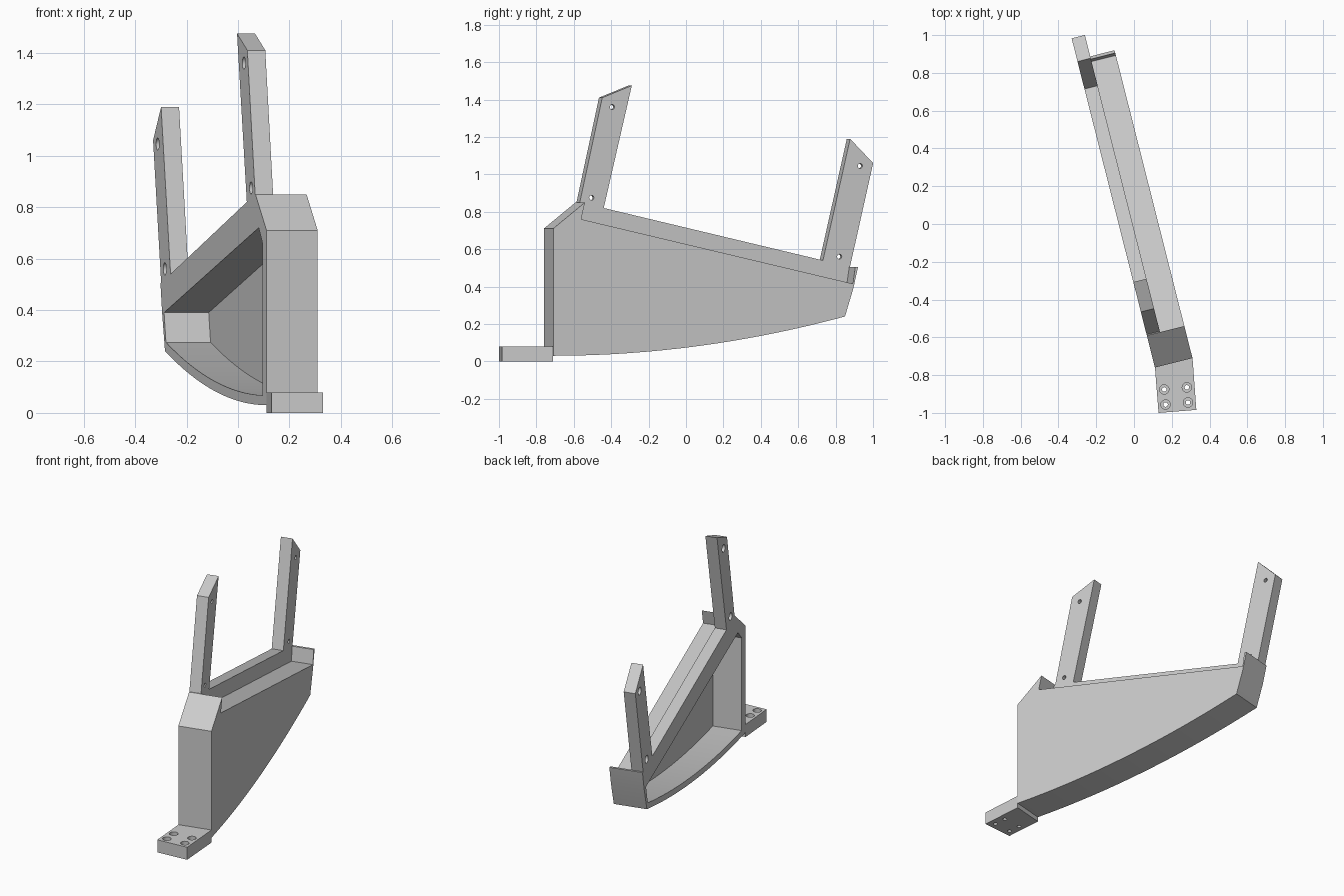
import bpy, bmesh, math
from mathutils import Vector

if "Cube" in bpy.data.objects:
    bpy.data.objects.remove(bpy.data.objects["Cube"])

COLOUR = (0.6, 0.6, 0.6, 1)
grey = bpy.data.materials.new("plain grey")
grey.use_nodes = True
grey.diffuse_color = COLOUR
grey.node_tree.nodes["Principled BSDF"].inputs["Base Color"].default_value = COLOUR

ANGLE = math.radians(14.2)
ALONG = Vector((-math.sin(ANGLE), math.cos(ANGLE), 0))   # length of the bracket
ACROSS = Vector((math.cos(ANGLE), math.sin(ANGLE), 0))   # thickness of the bracket
UP = Vector((0, 0, 1))
INNER, STEP, OUTER = -0.079, -0.007, 0.126               # positions across the bracket


def prism(name, profile, lo, hi, axes=(ALONG, UP, ACROSS)):
    """Extrude a 2D profile between two levels of the third axis."""
    a, b, c = axes
    bm = bmesh.new()
    low = [bm.verts.new(a * p + b * q + c * lo) for p, q in profile]
    high = [bm.verts.new(a * p + b * q + c * hi) for p, q in profile]
    bm.faces.new(low[::-1])
    bm.faces.new(high)
    for i in range(len(low)):
        j = (i + 1) % len(low)
        bm.faces.new((low[i], low[j], high[j], high[i]))
    mesh = bpy.data.meshes.new(name)
    bm.to_mesh(mesh)
    bm.free()
    mesh.materials.append(grey)
    obj = bpy.data.objects.new(name, mesh)
    bpy.context.collection.objects.link(obj)
    return obj


def cut(target, cutter):
    """Subtract a cutter and remove it."""
    cutter.hide_render = True
    mod = target.modifiers.new("cut", "BOOLEAN")
    mod.operation, mod.solver, mod.object = "DIFFERENCE", "EXACT", cutter
    bpy.context.view_layer.objects.active = target
    bpy.ops.object.modifier_apply(modifier=mod.name)
    bpy.data.objects.remove(cutter)


def circle(p, q, r, n=20):
    return [(p + r * math.cos(i * math.tau / n), q + r * math.sin(i * math.tau / n))
            for i in range(n)]


def belly(start, end, lift=0.0, n=16):
    """Curved underside, rising towards the back."""
    pts = []
    for i in range(n + 1):
        s = start + (end - start) * i / n
        pts.append((s, 0.03 + lift + 0.21 * ((s + 0.764) / 1.609) ** 2))
    return pts


# Outer shell: front post with sloped cap, recessed ledge and rear lip
underside = belly(-0.764, 0.845)
rear = [(0.891, 0.39), (0.917, 0.505)]
front = [(-0.589, 0.85), (-0.764, 0.71)]
shell = prism("outer_shell", underside + rear
              + [(0.902, 0.505), (0.889, 0.415), (-0.61, 0.76)] + front, STEP, OUTER)

# Inner slab carrying the two leaning arms
rear_arm = [(0.906, 0.505), (1.034, 1.06), (0.907, 1.19), (0.757, 0.54)]
front_arm = [(-0.452, 0.82), (-0.297, 1.475), (-0.46, 1.41), (-0.584, 0.85)]
slab = prism("arm_slab", underside + rear + rear_arm + front_arm + front, INNER, STEP)

# Hollow open on the inner side
hollow = belly(-0.70, 0.83, 0.038) + [(0.86, 0.39), (-0.64, 0.72), (-0.70, 0.66)]
for part in (shell, slab):
    cut(part, prism("hollow_cutter", hollow, -0.2, 0.10))

# Counterbored screw holes in the arms
for s, z in [(-0.405, 1.36), (-0.519, 0.875), (0.962, 1.045), (0.848, 0.56)]:
    cut(slab, prism("screw_cutter", circle(s, z, 0.013), -0.2, 0.03))
    cut(slab, prism("head_cutter", circle(s, z, 0.024), -0.2, -0.04))

# Mounting foot, turned slightly from the body, with four counterbored holes
flat = (Vector((1, 0, 0)), Vector((0, 1, 0)), UP)
foot = prism("mounting_foot", [(0.13, -1), (0.33, -0.984), (0.31, -0.71), (0.111, -0.76)],
             0, 0.08, flat)
for x, y in [(0.16, -0.876), (0.28, -0.865), (0.167, -0.956), (0.286, -0.945)]:
    cut(foot, prism("bolt_cutter", circle(x, y, 0.012), -0.1, 0.2, flat))
    cut(foot, prism("bolt_head_cutter", circle(x, y, 0.025), 0.045, 0.2, flat))

# Smooth the curved faces, keep crisp edges
for obj in (shell, slab, foot):
    bpy.ops.object.select_all(action="DESELECT")
    obj.select_set(True)
    bpy.context.view_layer.objects.active = obj
    bpy.ops.object.shade_smooth_by_angle(angle=math.radians(25))
